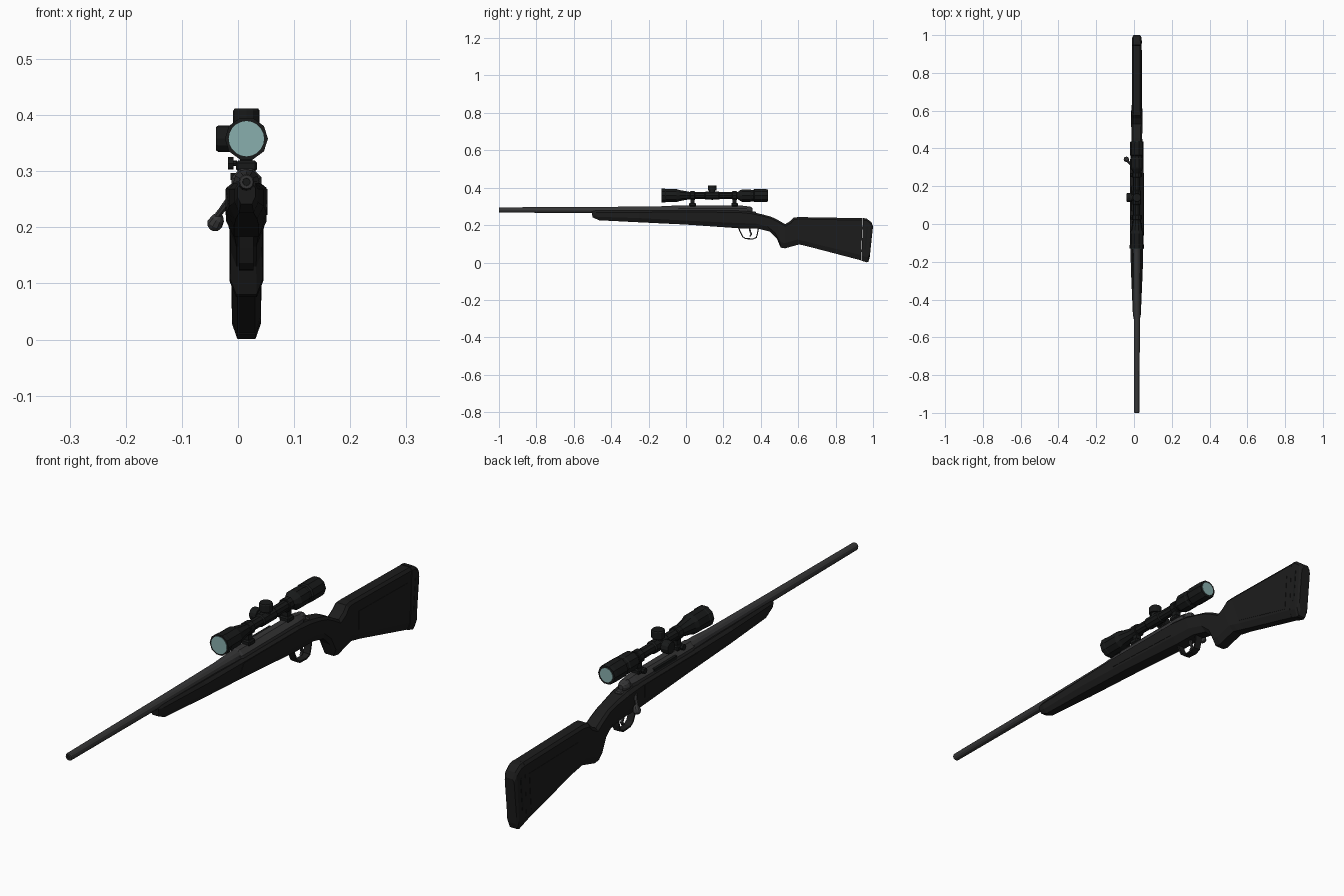
import bpy, math
from mathutils import Vector

if "Cube" in bpy.data.objects:
    bpy.data.objects.remove(bpy.data.objects["Cube"])

CX = 0.015          # centre plane of the rifle
SCOPE_Z = 0.358
BORE_Z = 0.281


def material(name, r, g, b):
    m = bpy.data.materials.new(name)
    m.diffuse_color = (r, g, b, 1)
    m.use_nodes = True
    m.node_tree.nodes["Principled BSDF"].inputs["Base Color"].default_value = m.diffuse_color
    return m


STOCK = material("black polymer", 0.012, 0.012, 0.012)
METAL = material("dark steel", 0.036, 0.036, 0.037)
OPTIC = material("matte black", 0.009, 0.010, 0.010)
GLASS = material("teal glass", 0.25, 0.43, 0.42)


def loft(name, rings, mat, closed=False):
    """Skin equal-sized rings of points; cap the ends unless closed."""
    n, k = len(rings[0]), len(rings)
    verts = [tuple(p) for r in rings for p in r]
    faces = []
    for i in range(k if closed else k - 1):
        a, b = i * n, (i + 1) % k * n
        faces += [(a + j, a + (j + 1) % n, b + (j + 1) % n, b + j) for j in range(n)]
    if not closed:
        faces += [tuple(range(n))[::-1], tuple(range((k - 1) * n, k * n))]
    me = bpy.data.meshes.new(name)
    me.from_pydata(verts, [], faces)
    me.materials.append(mat)
    ob = bpy.data.objects.new(name, me)
    bpy.context.collection.objects.link(ob)
    # consistent outward normals
    import bmesh
    bm = bmesh.new()
    bm.from_mesh(me)
    bmesh.ops.recalc_face_normals(bm, faces=bm.faces)
    bm.to_mesh(me)
    bm.free()
    return ob


def lathe(name, start, axis, profile, mat, sides=10, turn=0.0):
    """Turned part: profile is (distance along axis, radius)."""
    start, axis = Vector(start), Vector(axis).normalized()
    u = Vector((1, 0, 0)) if abs(axis.x) < 0.9 else Vector((0, 1, 0))
    u = (u - axis * u.dot(axis)).normalized()
    v = axis.cross(u)
    rings = []
    for d, r in profile:
        rings.append([start + axis * d + (u * math.cos(t) + v * math.sin(t)) * r
                      for t in (turn + 2 * math.pi * j / sides for j in range(sides))])
    return loft(name, rings, mat)


def box(name, x, y, z, mat, bevel=0.0):
    ring = lambda zz: [(x[0], y[0], zz), (x[1], y[0], zz), (x[1], y[1], zz), (x[0], y[1], zz)]
    ob = loft(name, [ring(z[0]), ring(z[1])], mat)
    if bevel:
        m = ob.modifiers.new("bevel", 'BEVEL')
        m.width, m.segments = bevel, 1
    return ob


def stock_ring(top, bottom, hw):
    """Chamfered section between a top and a bottom point (y, z)."""
    t, b = Vector((0, *top)), Vector((0, *bottom))
    h = (t - b).length
    ct, cb = min(0.011, h * 0.2) / h, min(0.028, h * 0.35) / h
    half = [(0.7, 0), (1, ct), (1, 1 - cb), (0.62, 1)]
    pts = half + [(-s, f) for s, f in reversed(half)]
    return [t.lerp(b, f) + Vector((CX + s * hw, 0, 0)) for s, f in pts]


# Stock: forend, grip and butt in one loft
sections = [
    ((-.505, .277), (-.500, .242), .016), ((-.485, .279), (-.465, .226), .021),
    ((-.25, .279), (-.25, .215), .031), ((-.06, .279), (0, .203), .036),
    ((.28, .279), (.285, .183), .036), ((.35, .271), (.38, .182), .034),
    ((.41, .257), (.447, .166), .029), ((.455, .245), (.485, .130), .028),
    ((.49, .228), (.506, .080), .029), ((.53, .205), (.53, .076), .030),
    ((.558, .222), (.605, .097), .030), ((.575, .240), (.63, .091), .028),
    ((.60, .243), (.66, .084), .025), ((.945, .237), (.935, .012), .025)]
loft("stock", [stock_ring(*s) for s in sections], STOCK)

# Recoil pad with a side groove plate on each side
pad = [((.947, .238), (.937, .010), .026), ((.966, .235), (.967, .001), .026),
       ((.990, .217), (.975, .004), .024), ((1.0, .195), (.982, .025), .019)]
loft("recoil_pad", [stock_ring(*s) for s in pad], STOCK)


def side_plate(name, outline, x_in, x_out, mat):
    for s, side in ((1, "right"), (-1, "left")):
        loft(f"{name}_{side}", [[(CX + s * x, y, z) for y, z in outline]
                                for x in (x_in, x_out)], mat)


side_plate("pad_groove", [(.955, .07), (.962, .07), (.972, .19), (.965, .19)], .023, .0268, OPTIC)
side_plate("butt_panel", [(.64, .125), (.91, .055), (.92, .19), (.64, .195)], .022, .0262, STOCK)
side_plate("action_panel", [(-.06, .235), (.27, .222), (.27, .268), (-.04, .268)], .033, .0372, STOCK)

# Barrel with recessed muzzle
lathe("barrel", (CX, -1, BORE_Z), (0, 1, 0),
      [(.004, .006), (0, .007), (0, .012), (.004, .014), (.55, .0165), (.85, .019), (.93, .023), (1, .023)],
      METAL, 12)
lathe("muzzle_bore", (CX, -.999, BORE_Z), (0, 1, 0), [(0, .0065), (.004, .0065)], OPTIC, 12)

# Receiver, ejection port, bolt shroud
lathe("receiver", (CX, -.04, BORE_Z - .003), (0, 1, 0),
      [(0, .024), (.012, .029), (.335, .029), (.365, .025)], METAL, 8, math.pi / 8)
box("ejection_port", (CX - .0285, CX - .01), (.07, .20), (.284, .2965), OPTIC)
lathe("bolt_shroud", (CX, .31, BORE_Z), (0, 1, 0),
      [(0, .02), (.025, .021), (.04, .016), (.046, .009)], METAL, 10)
box("tang", (CX - .014, CX + .014), (.29, .375), (.25, .272), METAL, .004)

# Bolt handle and knob
lathe("bolt_handle", (CX - .012, .30, .272), (-.045, .04, -.058),
      [(0, .011), (.02, .008), (.06, .006), (.075, .006)], METAL, 8)
lathe("bolt_knob", (CX - .047, .335, .222), (-.014, .012, -.024),
      [(0, .006), (.008, .012), (.02, .0145), (.028, .011), (.032, .005)], METAL, 10)

# Trigger guard swept as a flat band, and trigger
path = [(.278, .192), (.290, .165), (.303, .138), (.318, .128), (.358, .126),
        (.376, .134), (.382, .155), (.388, .190)]
rings = []
for i, (y, z) in enumerate(path):
    a, b = path[max(i - 1, 0)], path[min(i + 1, len(path) - 1)]
    d = Vector((b[0] - a[0], b[1] - a[1])).normalized() * .003
    rings.append([(CX + sx * .013, y - d.y * k, z + d.x * k)
                  for sx, k in ((-1, -1), (1, -1), (1, 1), (-1, 1))])
loft("trigger_guard", rings, STOCK)
trig = [(.335, .192), (.338, .168), (.345, .152), (.338, .140)]
loft("trigger", [[(CX - .004, y, z), (CX + .004, y, z), (CX + .004, y + .009, z),
                  (CX - .004, y + .009, z)] for y, z in trig], METAL)

# Scope body
lathe("scope_body", (CX, 0, SCOPE_Z), (0, 1, 0),
      [(-.127, .031), (-.13, .031), (-.13, .0385), (-.112, .0385), (-.108, .0365), (-.05, .0365),
       (-.035, .031), (.03, .019), (.10, .019), (.105, .023), (.175, .023), (.18, .019),
       (.275, .019), (.29, .030), (.30, .035), (.345, .035), (.35, .032), (.36, .032), (.365, .0365),
       (.425, .0365), (.438, .034), (.438, .025), (.435, .025)], OPTIC, 10)
lathe("front_lens", (CX, -.1315, SCOPE_Z), (0, 1, 0), [(0, .0315), (.004, .0315)], GLASS, 20)
lathe("rear_lens", (CX, .4355, SCOPE_Z), (0, 1, 0), [(0, .0255), (.004, .0255)], GLASS, 20)

# Turrets: elevation on top, windage on the left
turret = [(0, .016), (.026, .016), (.026, .0235), (.050, .0235), (.054, .021)]
lathe("top_turret", (CX, .14, SCOPE_Z), (0, 0, 1), turret, OPTIC, 12)
lathe("side_turret", (CX, .14, SCOPE_Z), (-1, 0, 0), turret, OPTIC, 12)

# Scope rings, bases and clamp screws
for y, end in ((.035, "front"), (.26, "rear")):
    lathe(end + "_ring", (CX, y - .013, SCOPE_Z), (0, 1, 0),
          [(0, .022), (.002, .0245), (.024, .0245), (.026, .022)], OPTIC, 10)
    box(end + "_ring_foot", (CX - .011, CX + .011), (y - .011, y + .011), (.312, .342), OPTIC)
    box(end + "_base", (CX - .019, CX + .019), (y - .018, y + .018), (.300, .319), OPTIC, .004)
    lathe(end + "_clamp_screw", (CX - .017, y, .314), (-1, 0, 0),
          [(0, .005), (.006, .005), (.006, .011), (.016, .011)], OPTIC, 8)
